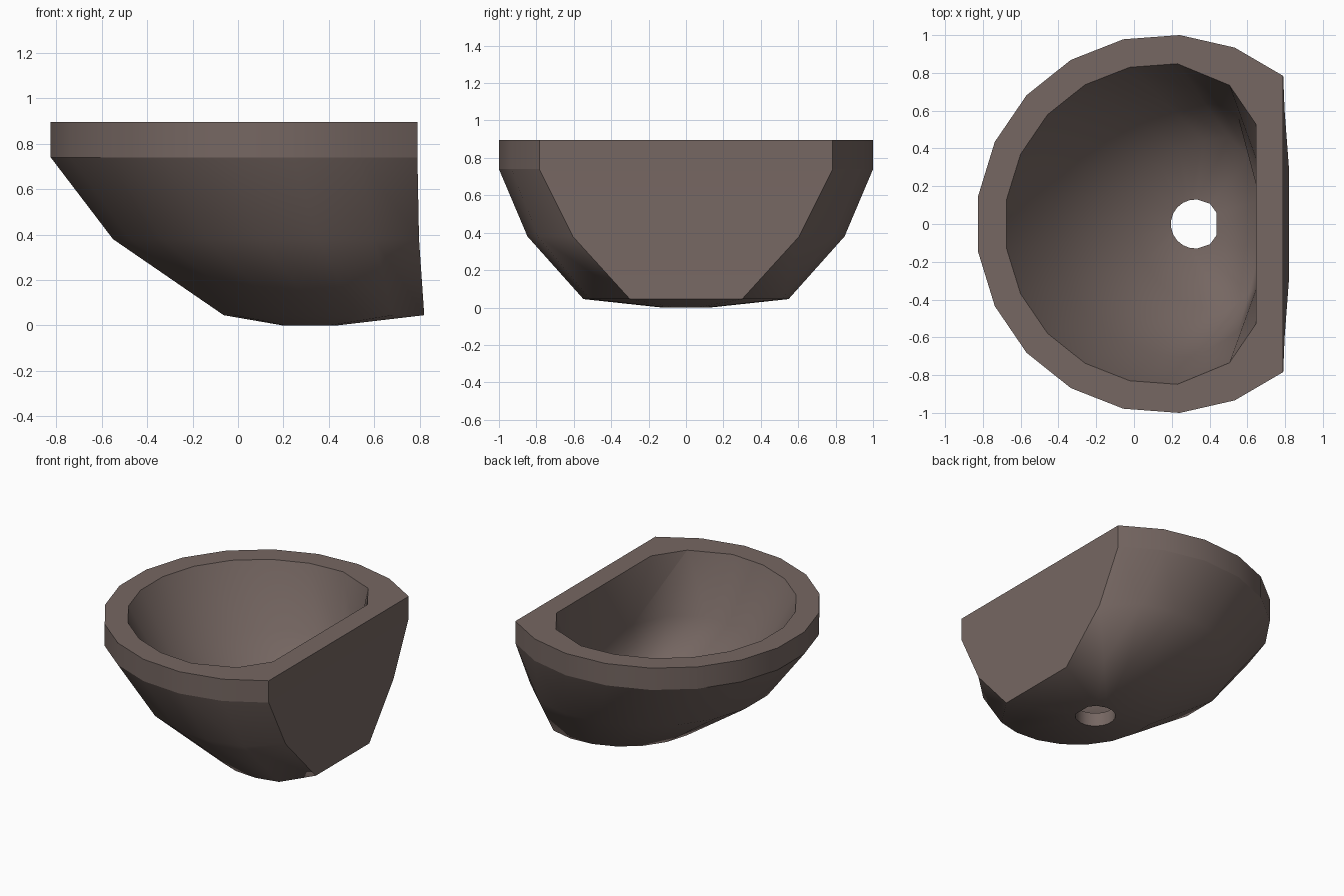
import bpy, bmesh, math

if "Cube" in bpy.data.objects:
    bpy.data.objects.remove(bpy.data.objects["Cube"])

SIDES = 21      # full circle count; the back five points are cut flat
HALF = 8        # points kept on each half


def ring(bm, r, cx, z, side=None, corner=None):
    """Flat-backed circle; side/corner override the two points next to the back."""
    half = []
    for i in range(HALF):
        a = (i + 0.5) * math.tau / SIDES
        half.append((cx - r * math.cos(a), r * math.sin(a)))
    if side:
        half[6] = side
    if corner:
        half[7] = corner
    pts = half + [(x, -y) for x, y in reversed(half)]
    return [bm.verts.new((x, y, z)) for x, y in pts]


# Radius, centre x, height, side point, back corner
levels = [
    # outer shell, from drain hole up
    (0.13, 0.325, 0.0, (0.402, 0.107), (0.437, 0.06)),
    (0.55, 0.481, 0.045, None, (0.82, 0.30)),
    (0.85, 0.29, 0.38, None, (0.797, 0.605)),
    (1.003, 0.167, 0.74, None, (0.79, 0.784)),
    (1.003, 0.167, 0.895, None, (0.79, 0.784)),
    # inner shell, from rim down to drain hole
    (0.851, 0.166, 0.895, (0.505, 0.735), (0.645, 0.53)),
    (0.711, 0.276, 0.48, (0.55, 0.57), (0.65, 0.335)),
    (0.457, 0.466, 0.14, (0.61, 0.36), (0.67, 0.12)),
    (0.13, 0.325, 0.095, (0.402, 0.107), (0.437, 0.06)),
]

bm = bmesh.new()
rings = [ring(bm, *lv) for lv in levels]
n = 2 * HALF
for k, a in enumerate(rings):
    b = rings[(k + 1) % len(rings)]     # last ring joins the first: drain wall
    for i in range(n):
        j = (i + 1) % n
        bm.faces.new((a[i], a[j], b[j], b[i])).smooth = True

# Diagonal fold where the inner side meets the back wall
folds = [(rings[5][9], rings[6][8])]
for pair in folds:
    bmesh.ops.connect_verts(bm, verts=list(pair))
bmesh.ops.recalc_face_normals(bm, faces=bm.faces)

# Sharp edges: drain, band, rim, flat back outline and fold
crisp = list(folds)
for k in (0, 3, 4, 5, 8):
    crisp += [(rings[k][i], rings[k][(i + 1) % n]) for i in range(n)]
for k in (1, 2, 3):
    crisp += [(rings[k][c], rings[k + 1][c]) for c in (7, 8)]
crisp.append((rings[1][7], rings[1][8]))
for a, b in crisp:
    edge = bm.edges.get((a, b))
    if edge:
        edge.smooth = False

mesh = bpy.data.meshes.new("basin")
bm.to_mesh(mesh)
bm.free()
basin = bpy.data.objects.new("basin", mesh)
bpy.context.collection.objects.link(basin)

# Clay-brown material
mat = bpy.data.materials.new("grey_brown")
mat.diffuse_color = (0.18, 0.135, 0.122, 1)
mat.use_nodes = True
mat.node_tree.nodes["Principled BSDF"].inputs["Base Color"].default_value = mat.diffuse_color
mesh.materials.append(mat)
